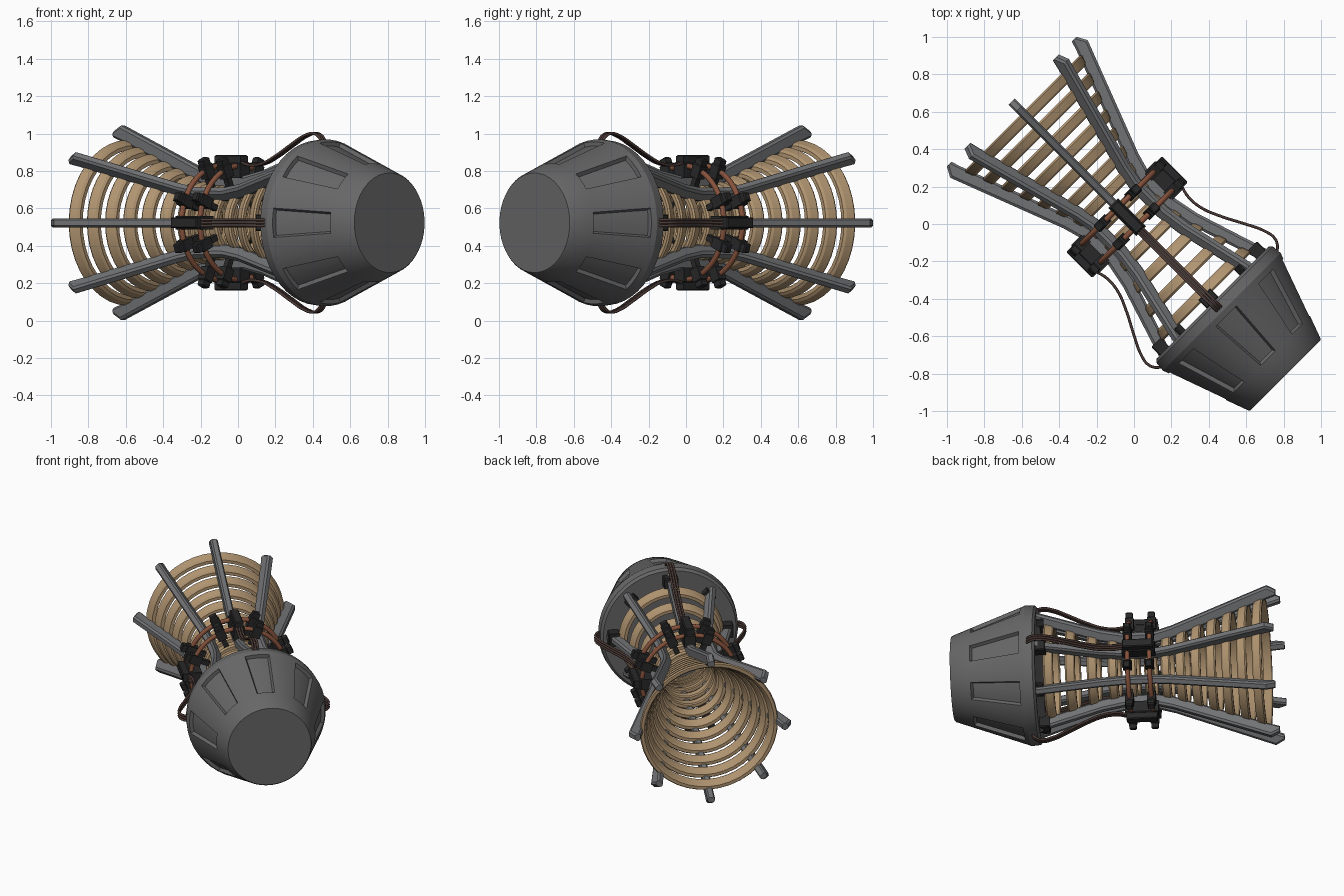
import bpy, bmesh, math
from mathutils import Vector

if "Cube" in bpy.data.objects:
    bpy.data.objects.remove(bpy.data.objects["Cube"])

D = Vector((1, -1, 0)).normalized()     # long axis, flared end to capped end
S = Vector((1, 1, 0)).normalized()      # sideways
Z = Vector((0, 0, 1))
CENTRE = Vector((0, 0, 0.523))


def mat(name, c):
    m = bpy.data.materials.new(name)
    m.diffuse_color = (*c, 1)
    m.use_nodes = True
    m.node_tree.nodes["Principled BSDF"].inputs["Base Color"].default_value = m.diffuse_color
    return m


CAP = mat("cap grey", (0.135, 0.135, 0.135))
RAIL = mat("rail grey", (0.165, 0.168, 0.175))
TAN = mat("tan", (0.44, 0.30, 0.165))
BLACK = mat("clamp black", (0.022, 0.022, 0.022))
COPPER = mat("copper brown", (0.24, 0.085, 0.045))
CABLE = mat("cable brown", (0.075, 0.045, 0.038))


def P(t, r, a, w=0.0):
    """Axial distance, radius, angle and sideways shift to a world point."""
    rad = S * math.cos(a) + Z * math.sin(a)
    tan = Z * math.cos(a) - S * math.sin(a)
    return CENTRE + D * t + rad * r + tan * w


def loft(bm, sections, wrap=False, cap=True):
    rows = [[bm.verts.new(p) for p in s] for s in sections]
    n = len(rows[0])
    for i in range(len(rows) if wrap else len(rows) - 1):
        a, b = rows[i], rows[(i + 1) % len(rows)]
        for j in range(n):
            bm.faces.new((a[j], a[(j + 1) % n], b[(j + 1) % n], b[j]))
    if cap and not wrap:
        bm.faces.new(rows[0])
        bm.faces.new(rows[-1])


def box(bm, t0, t1, r0, r1, hw, a, ch=0.006):
    """Radially placed block with bevelled outer edges."""
    def sec(r, k):
        return [P(t, r, a, w) for t, w in ((t0 + k, -hw + k), (t1 - k, -hw + k),
                                           (t1 - k, hw - k), (t0 + k, hw - k))]
    loft(bm, [sec(r0, 0), sec(r1 - ch, 0), sec(r1, ch)])


def revolve(bm, profile, n, wrap, off=0.0):
    secs = [[P(t, r, off + 2 * math.pi * i / n) for i in range(n)] for t, r in profile]
    loft(bm, secs, wrap)


def finish(bm, name, m, angle=30):
    bmesh.ops.recalc_face_normals(bm, faces=bm.faces)
    me = bpy.data.meshes.new(name)
    bm.to_mesh(me)
    bm.free()
    ob = bpy.data.objects.new(name, me)
    bpy.context.collection.objects.link(ob)
    me.materials.append(m)
    bpy.ops.object.select_all(action='DESELECT')
    ob.select_set(True)
    bpy.context.view_layer.objects.active = ob
    bpy.ops.object.shade_smooth_by_angle(angle=math.radians(angle))
    return ob


# rail stations: axial, outer radius, inner radius
STATIONS = [(-0.925, .490, .455), (-0.87, .520, .437), (-0.25, .283, .205),
            (-0.15, .255, .182), (0.06, .252, .180), (0.2, .280, .205), (0.64, .420, .350)]


def inner(t):
    pts = STATIONS[1:]
    for (t0, _, a), (t1, _, b) in zip(pts, pts[1:]):
        if t <= t1:
            break
    return a + (b - a) * (t - t0) / (t1 - t0)


ANGLES = [i * math.pi / 4 for i in range(8)]

# end cap with eight sunken panels
bm = bmesh.new()
revolve(bm, [(0.595, .36), (0.595, .425), (0.61, .441), (0.665, .446), (0.69, .436),
             (1.02, .316), (1.135, .274), (1.145, .266)], 48, False, math.radians(3.75))
bmesh.ops.recalc_face_normals(bm, faces=bm.faces)
groups = [[] for _ in range(8)]
for f in bm.faces:
    q = f.calc_center_median() - CENTRE
    if 0.75 < q.dot(D) < 0.95 and len(f.verts) == 4:
        a = math.degrees(math.atan2(q.z, q.dot(S))) % 360
        k = round(a / 45)
        if abs(a - 45 * k) < 10:
            groups[k % 8].append(f)
for g in groups:
    bmesh.ops.inset_region(bm, faces=g, thickness=0.006, depth=0, use_even_offset=True)
    bmesh.ops.inset_region(bm, faces=g, thickness=0.008, depth=-0.022, use_even_offset=True)
finish(bm, "end_cap", CAP, 25)

# eight bent rails
bm = bmesh.new()
for a in ANGLES:
    secs = []
    for t, ro, ri in STATIONS:
        secs.append([P(t, r, a, w) for r, w in (
            (ri, -.015), (ri + .012, -.024), (ro - .014, -.024), (ro, -.014),
            (ro, .014), (ro - .014, .024), (ri + .012, .024), (ri, .015))])
    loft(bm, secs)
finish(bm, "rails", RAIL, 20)

# wooden hoops along the inside of the rails
bm = bmesh.new()
for t in (-.812, -.712, -.612, -.512, -.412, -.312, -.215, -.11, 0.0, .12, .25, .385, .52):
    h = 0.031
    prof = []
    for dt, dr in ((-h, -.010), (-h, .010), (-h + .010, .020), (h - .010, .020),
                   (h, .010), (h, -.010), (h - .008, -.016), (-h + .008, -.016)):
        prof.append((t + dt, inner(t + dt) + dr))
    revolve(bm, prof, 40, True)
finish(bm, "hoops", TAN, 25)

# two copper pipes round the waist
RING_T = (-0.122, 0.018)
bm = bmesh.new()
for t in RING_T:
    revolve(bm, [(t + .015 * math.cos(k * math.pi / 4), .305 + .015 * math.sin(k * math.pi / 4))
                 for k in range(8)], 48, True)
finish(bm, "waist_pipes", COPPER, 60)

# small clamps on the pipes between the rails
bm = bmesh.new()
for a in ANGLES:
    for t in RING_T:
        m = a + math.pi / 8
        box(bm, t - .027, t + .027, .262, .340, .030, m)
        box(bm, t - .022, t + .022, .335, .372, .024, m)
        box(bm, t - .016, t + .016, .205, .268, .016, m)
finish(bm, "pipe_clamps", BLACK, 20)

# long clamps over four rails, and cable holders at the cap
bm = bmesh.new()
for a in ANGLES[::2]:
    box(bm, -.157, .053, .240, .320, .036, a)
    box(bm, -.150, .046, .315, .362, .028, a)
    box(bm, .53, .597, .33, .40, .045, a)
for a in ANGLES[1::2]:
    box(bm, .55, .597, .33, .375, .04, a)
finish(bm, "long_clamps", BLACK, 20)

# triple cables from the long clamps into the cap
for a in ANGLES[::2]:
    cu = bpy.data.curves.new("cables", 'CURVE')
    cu.dimensions = '3D'
    cu.bevel_depth = 0.0075
    cu.bevel_resolution = 1
    cu.resolution_u = 5
    cu.use_fill_caps = True
    for w in (-.016, 0, .016):
        path = [(.03, .325), (.10, .308), (.19, .315), (.30, .358), (.41, .415),
                (.52, .467), (.585, .478), (.625, .460), (.645, .435)]
        sp = cu.splines.new('BEZIER')
        sp.bezier_points.add(len(path) - 1)
        for b, (t, r) in zip(sp.bezier_points, path):
            b.co = P(t, r, a, w)
            b.handle_left_type = b.handle_right_type = 'AUTO'
    cu.materials.append(CABLE)
    bpy.context.collection.objects.link(bpy.data.objects.new("cables", cu))
